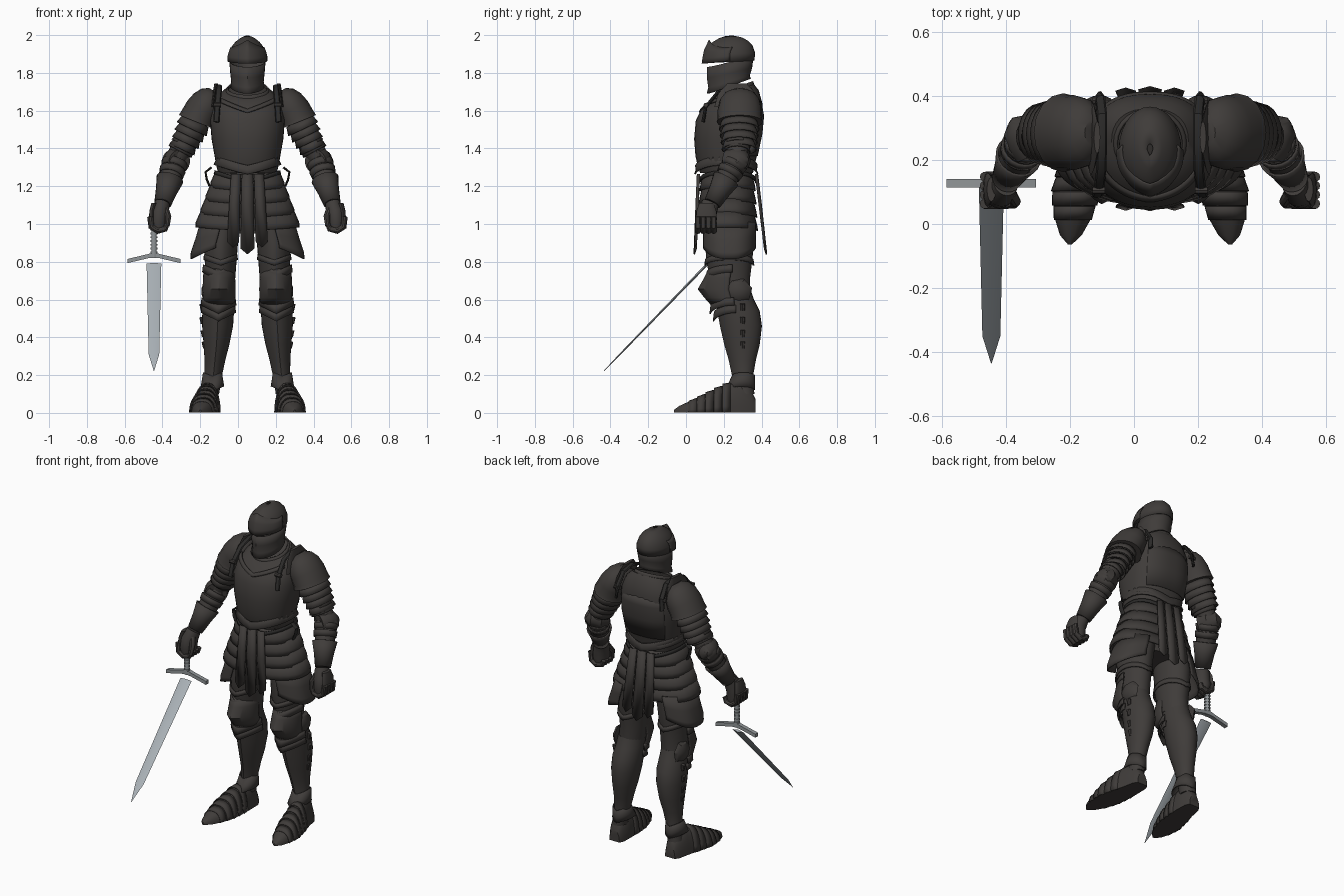
import bpy, bmesh, math
from mathutils import Vector

if "Cube" in bpy.data.objects:
    bpy.data.objects.remove(bpy.data.objects["Cube"])

CX = 0.05          # body centre line
MADE = []


def material(name, rgb):
    m = bpy.data.materials.new(name)
    m.use_nodes = True
    m.diffuse_color = (*rgb, 1)
    m.node_tree.nodes["Principled BSDF"].inputs["Base Color"].default_value = (*rgb, 1)
    return m


STEEL = material("dark armour steel", (0.050, 0.045, 0.042))
STRAP = material("black leather", (0.024, 0.023, 0.022))
BLADE = material("pale blade steel", (0.40, 0.44, 0.47))
HILT = material("grey hilt", (0.28, 0.30, 0.31))


def ring(c, rx, ry, axis=(0, 0, 1), keel=0, drop=0, slope=0, arc=None, n=28, p=2):
    """Cross-section around c; keel pushes the front out, drop makes a V."""
    q = Vector((0, 0, 1)).rotation_difference(Vector(axis))
    a0, a1 = arc or (0, 360)
    pts = []
    for i in range(n + 1 if arc else n):
        a = math.radians(a0 + (a1 - a0) * i / n)
        co, si = math.cos(a), math.sin(a)
        x = rx * math.copysign(abs(co) ** (2 / p), co)
        y = ry * math.copysign(abs(si) ** (2 / p), si)
        front = max(0, 1 - 1.3 * abs(co)) if si < 0 else 0
        z = slope * y - drop * max(0, 1 - abs(co))
        pts.append(Vector(c) + q @ Vector((x, y - keel * front, z)))
    return pts


def hr(z, x, y0, y1, rx, **kw):
    return ring((x, (y0 + y1) / 2, z), rx, (y1 - y0) / 2, **kw)


def finish(name, bm, mat, mirror=False, thick=0, x=CX):
    bmesh.ops.recalc_face_normals(bm, faces=bm.faces)
    me = bpy.data.meshes.new(name)
    bm.to_mesh(me)
    bm.free()
    me.materials.append(mat)
    ob = bpy.data.objects.new(name, me)
    ob.location.x = x
    bpy.context.collection.objects.link(ob)
    if thick:
        ob.modifiers.new("thickness", "SOLIDIFY").thickness = thick
    if mirror:
        ob.modifiers.new("mirror", "MIRROR")
    MADE.append(ob)
    return ob


def loft(name, rings, mat=STEEL, closed=True, caps=True, **kw):
    bm = bmesh.new()
    rows = [[bm.verts.new(p) for p in r] for r in rings]
    m = len(rows[0])
    for a, b in zip(rows, rows[1:]):
        for i in range(m if closed else m - 1):
            j = (i + 1) % m
            bm.faces.new((a[i], a[j], b[j], b[i]))
    if caps and closed:
        bm.faces.new(rows[0])
        bm.faces.new(rows[-1])
    return finish(name, bm, mat, **kw)


def tube(name, pts, radii, mat=STEEL, n=20, caps=True, **kw):
    pts = [Vector(p) for p in pts]
    rings = []
    for i, p in enumerate(pts):
        t = pts[min(i + 1, len(pts) - 1)] - pts[max(i - 1, 0)]
        r = radii[i] if isinstance(radii[i], tuple) else (radii[i], radii[i])
        rings.append(ring(p, *r, axis=t, n=n))
    return loft(name, rings, mat, caps=caps, **kw)


# Helmet: skull, pointed visor and bevor, leaving an eye slit
loft("helmet_skull", [hr(z, 0, y0, y1, rx, keel=.008, slope=.05) for z, y0, y1, rx in (
    (1.858, .1, .362, .098), (1.9, .1, .366, .097), (1.94, .115, .352, .083),
    (1.965, .145, .33, .063), (1.985, .18, .295, .037), (1.997, .22, .25, .01))],
    caps=False, thick=.006)
loft("visor", [hr(z, 0, y0, y1, rx, keel=k, slope=.11, drop=d, arc=(172, 368)) for z, y0, y1, rx, k, d in (
    (1.862, .103, .33, .105, .02, 0), (1.89, .103, .33, .105, .016, 0),
    (1.915, .112, .33, .098, .016, -.02), (1.935, .135, .33, .09, .014, -.05))],
    closed=False, thick=.006)
loft("bevor", [hr(z, 0, y0, y1, rx, keel=k, slope=s) for z, y0, y1, rx, k, s in (
    (1.86, .125, .358, .096, .015, .25), (1.8, .125, .35, .091, .015, .23),
    (1.755, .13, .338, .086, .012, .3), (1.73, .122, .343, .091, .012, .35))],
    caps=False, thick=.006)

# Cuirass, collar and waist rim
loft("breastplate", [hr(z, 0, y0, y1, rx, keel=k, slope=s, p=2.4, n=36) for z, y0, y1, rx, k, s in (
    (1.27, .085, .355, .155, .01, 0), (1.30, .075, .36, .163, .012, 0), (1.36, .062, .375, .174, .012, 0),
    (1.45, .053, .395, .19, .01, 0), (1.55, .06, .408, .198, .008, 0), (1.62, .085, .405, .185, .006, .1),
    (1.675, .12, .385, .155, .004, .25), (1.705, .15, .36, .12, 0, .33))])
loft("collar", [hr(1.69, 0, .14, .365, .12, slope=.35), hr(1.72, 0, .145, .355, .108, slope=.35)],
     caps=False, thick=.008)
loft("waist_rim", [hr(z, 0, y0, y1, rx, keel=.012, drop=.05, p=2.3) for z, y0, y1, rx in (
    (1.36, .06, .38, .174), (1.335, .063, .375, .17), (1.315, .055, .383, .18))],
    caps=False, thick=.008)
loft("neckline_trim", [hr(z, 0, y0, .40, rx, keel=.006, drop=.06, slope=.1, arc=(205, 335))
                       for z, y0, rx in ((1.685, .09, .165), (1.668, .074, .18))], closed=False, thick=.008)
loft("back_panel", [hr(z, 0, .1, y1, rx, arc=(40, 140), p=2.4) for z, y1, rx in (
    (1.36, .38, .175), (1.48, .405, .188), (1.57, .413, .188), (1.62, .405, .17))], closed=False, thick=.008)
tube("shoulder_strap", [(.165, .09, 1.54), (.16, .105, 1.62), (.152, .17, 1.70), (.15, .26, 1.73),
                        (.15, .34, 1.715), (.155, .392, 1.64), (.16, .4, 1.57)],
     [(.016, .009)] * 7, STRAP, n=8, mirror=True)
for y in (.105, .385):
    tube("strap_buckle", [(.14, y, 1.63), (.18, y, 1.63)], [.012, .012], n=8, mirror=True)
loft("pauldron_guard", [ring((.165 + dx, .27, z), .01, w, n=12) for dx, z, w in (
    (.02, 1.62, .12), (.01, 1.69, .1), (0, 1.745, .05))], mirror=True)

# Pelvis and overlapping skirt lames
loft("pelvis", [hr(z, 0, .1, .35, rx) for z, rx in ((.95, .16), (1.1, .19), (1.28, .155))])
for i in range(4):
    z, w, f = 1.275 - .07 * i, .172 + .026 * i, .004 * i
    loft("skirt_lame", [hr(z, 0, .088 - f, .35 + f, w, drop=.012, p=2.4),
                        hr(z - .055, 0, .076 - f, .364 + f, w + .024, drop=.012, p=2.4),
                        hr(z - .083, 0, .07 - f, .37 + f, w + .026, drop=.018, p=2.4)],
         caps=False, thick=.007)
loft("hip_plate", [hr(z, 0, .075, .385, rx, arc=(-62, 62), p=2.6, drop=d) for z, rx, d in (
    (1.01, .25, 0), (.92, .276, -.05), (.85, .3, -.09), (.815, .302, -.11))],
    closed=False, thick=.008, mirror=True)
loft("belt", [hr(z, 0, .068, .375, .173 + e, drop=.05, p=2.3) for z, e in ((1.285, 0), (1.265, .006))],
     STRAP, caps=False, thick=.008)

# Front and back tabards: three pointed strips, each folded along its middle
for side, s, top, low in (("front", 1, .068, .048), ("back", -1, .37, .425)):
    for x, w, z in ((-.076, .032, .875), (0, .037, .84), (.076, .032, .875)):
        rows = []
        for k, h, tip in ((.8, 1.265, 0), (.9, 1.1, 0), (1, z + .03, .03)):
            y = low + (top - low) * (h - .83) / .45
            rows.append([(x * k - w * k, y, h), (x * k, y - s * .01, h - tip), (x * k + w * k, y, h)])
        loft(side + "_tabard_strip", rows, closed=False, thick=.008)
tube("hip_strap", [(.2, .2, 1.2), (.215, .2, 1.235), (.222, .2, 1.275), (.19, .2, 1.3)], [(.006, .016)] * 4,
     STRAP, n=8, mirror=True)

# Legs: thigh plates, greaves and lames
loft("thigh", [hr(z, x, y0, y1, r, keel=.008) for z, x, y0, y1, r in (
    (.64, .148, .15, .34, .075), (.72, .142, .135, .34, .078), (.8, .142, .115, .35, .084),
    (.9, .14, .11, .36, .09), (1.0, .125, .12, .36, .09))], mirror=True)
loft("thigh_rim", [hr(z, .142, y0, y1, r, drop=.03) for z, y0, y1, r in (
    (.84, .1, .358, .088), (.81, .097, .362, .092))], caps=False, thick=.008, mirror=True)
loft("greave", [hr(z, x, y0, y1, r, keel=.012) for z, x, y0, y1, r in (
    (.1, .195, .26, .362, .045), (.2, .18, .255, .356, .046), (.28, .172, .238, .37, .055),
    (.36, .164, .215, .39, .068), (.46, .158, .192, .402, .082), (.54, .155, .178, .39, .084),
    (.6, .152, .165, .36, .08), (.66, .15, .16, .34, .074))], mirror=True)
loft("knee_cop", [hr(z, .15, y0, .34, r, keel=k, arc=(175, 365)) for z, y0, r, k in (
    (.765, .125, .082, .004), (.715, .108, .085, .012), (.655, .09, .088, .028),
    (.61, .115, .086, .018), (.575, .14, .084, .012))], closed=False, thick=.008, mirror=True)
for z, y0, r in ((.785, .12, .082), (.61, .14, .09), (.57, .158, .088)):
    loft("knee_lame", [hr(z, .153, y0, .37, r, keel=.01, drop=.035, arc=(180, 360)),
                       hr(z - .04, .153, y0 - .004, .375, r + .005, keel=.012, drop=.045, arc=(180, 360))],
         closed=False, thick=.007, mirror=True)
loft("knee_wing", [ring((x, .275, .645), r, r * 1.1, axis=(1, 0, 0), n=7) for x, r in (
    (.21, .07), (.23, .055), (.242, .02))], mirror=True)
for z, x in ((.56, .236), (.49, .236), (.42, .23), (.36, .224)):
    tube("greave_hinge", [(x, .3, z - .018), (x + .006, .3, z + .018)], [.011, .013], n=8, mirror=True)
loft("ankle_cuff", [hr(z, .185, y0, .366, r, drop=.02) for z, y0, r in (
    (.215, .242, .05), (.17, .222, .057), (.14, .2, .062))], caps=False, thick=.007, mirror=True)

# Pointed sabatons with stepped lames
FOOT = [(.368, .195, .035, .07), (.34, .197, .05, .13), (.27, .203, .058, .17), (.19, .215, .068, .14),
        (.1, .23, .074, .098), (.02, .24, .058, .06), (-.035, .247, .034, .035), (-.064, .25, .006, .014)]


def foot_section(y, grow=1):
    for a, b in zip(FOOT, FOOT[1:]):
        if b[0] <= y <= a[0]:
            t = (a[0] - y) / (a[0] - b[0])
            x, w, h = (a[k] + t * (b[k] - a[k]) for k in (1, 2, 3))
    arch = [math.pi * i / 14 for i in range(15)]
    return [Vector((x + w * grow * math.copysign(abs(math.cos(a)) ** .8, math.cos(a)), y,
                    .002 + h * grow * math.sin(a))) for a in arch]


loft("sabaton", [foot_section(s[0]) for s in FOOT], mirror=True)
for y in (.205, .16, .115, .07, .025):
    loft("sabaton_lame", [foot_section(y + .03, 1.01), foot_section(y - .012, 1.08)],
         closed=False, thick=.006, mirror=True)

# Arms, listed from wrist to shoulder
SHOULDER, ELBOW, WRIST = Vector((.235, .28, 1.61)), Vector((.38, .27, 1.34)), Vector((.448, .14, 1.11))
tube("upper_arm", [ELBOW, ELBOW.lerp(SHOULDER, .4), SHOULDER], [.055, .06, .068], mirror=True)
tube("forearm", [WRIST, WRIST.lerp(ELBOW, .4), WRIST.lerp(ELBOW, .75), ELBOW],
     [.042, .053, .062, .057], mirror=True)
tube("gauntlet_cuff", [WRIST, WRIST.lerp(ELBOW, .3), WRIST.lerp(ELBOW, .55)], [.046, .058, .073],
     caps=False, thick=.008, mirror=True)
for t in (.64, .8):
    tube("forearm_lame", [WRIST.lerp(ELBOW, t), WRIST.lerp(ELBOW, t + .13)], [.065, .07],
         caps=False, thick=.007, mirror=True)
tube("elbow_cop", [(.36, .225, 1.33), (.385, .27, 1.335), (.415, .308, 1.34), (.435, .322, 1.342)],
     [.064, .07, .048, .012], mirror=True)
loft("elbow_wing", [ring((.42 + dx, .265, 1.34), r, r, axis=(1, -.2, .35), n=8) for dx, r in (
    (-.015, .072), (.005, .056), (.03, .016))], mirror=True)
for t in (.16, .28):
    tube("upper_arm_lame", [ELBOW.lerp(SHOULDER, t), ELBOW.lerp(SHOULDER, t + .13)], [.07, .062],
         caps=False, thick=.007, mirror=True)
tube("pauldron", [(.27, .285, 1.54), (.262, .285, 1.56), (.237, .285, 1.605), (.21, .285, 1.65),
                  (.19, .285, 1.685), (.178, .285, 1.705)],
     [(.1, .123), (.095, .117), (.094, .117), (.084, .108), (.062, .082), (.03, .04)], n=16, mirror=True)
for i in range(4):
    a = Vector((.275 + .017 * i, .282, 1.545 - .036 * i))
    r = .088 - .005 * i
    tube("pauldron_lame", [a + Vector((.02, 0, -.042)), a], [(r, r + .021), (r - .012, r + .006)],
         caps=False, thick=.007, mirror=True)

# Gauntlet fists
tube("fist", [(.468, .105, .975), (.47, .105, 1.01), (.465, .108, 1.06), (.45, .13, 1.11)],
     [(.04, .05), (.047, .057), (.047, .055), (.04, .045)], mirror=True)
for i in range(4):
    y = .063 + .028 * i
    tube("finger", [(.425, y, 1.0), (.435, y, .975), (.475, y, .964), (.508, y, .985), (.515, y, 1.04)],
         [.013, .016, .017, .017, .016], n=10, mirror=True)
tube("thumb", [(.425, .06, .99), (.42, .07, 1.04), (.435, .095, 1.08)], [.013, .017, .018], n=10, mirror=True)
loft("hand_plate", [ring((x, .108, z), .014, w, n=12) for x, z, w in (
    (.508, 1.02, .056), (.505, 1.07, .052), (.495, 1.11, .038))], mirror=True)

# Sword held in the right hand
SX = -.445
tube("sword_grip", [(0, .125, .82), (0, .125, 1.06)], [.014, .014], HILT, n=12, x=SX)
for i in range(8):
    tube("grip_wrap", [(0, .125, .845 + .02 * i), (0, .125, .855 + .02 * i)], [.018, .018], HILT, n=12, x=SX)
loft("crossguard", [[(x, y, z + dz) for y, dz in ((.114, -h), (.14, -h), (.14, h), (.114, h))]
                    for x, z, h in ((-.14, .804, .011), (-.03, .83, .011), (0, .836, .015),
                                    (.03, .83, .011), (.14, .804, .011))], HILT, x=SX)
loft("sword_blade", [ring((0, y, z), r, t, axis=(0, 1, 1), n=4) for y, z, r, t in (
    (-.435, .222, .001, .001), (-.35, .31, .028, .004), (.115, .79, .039, .007))], BLADE, x=SX)

# Smooth shading with sharp plate edges
bpy.ops.object.select_all(action="DESELECT")
for ob in MADE:
    ob.select_set(True)
bpy.context.view_layer.objects.active = MADE[0]
bpy.ops.object.shade_smooth_by_angle(angle=math.radians(35))
